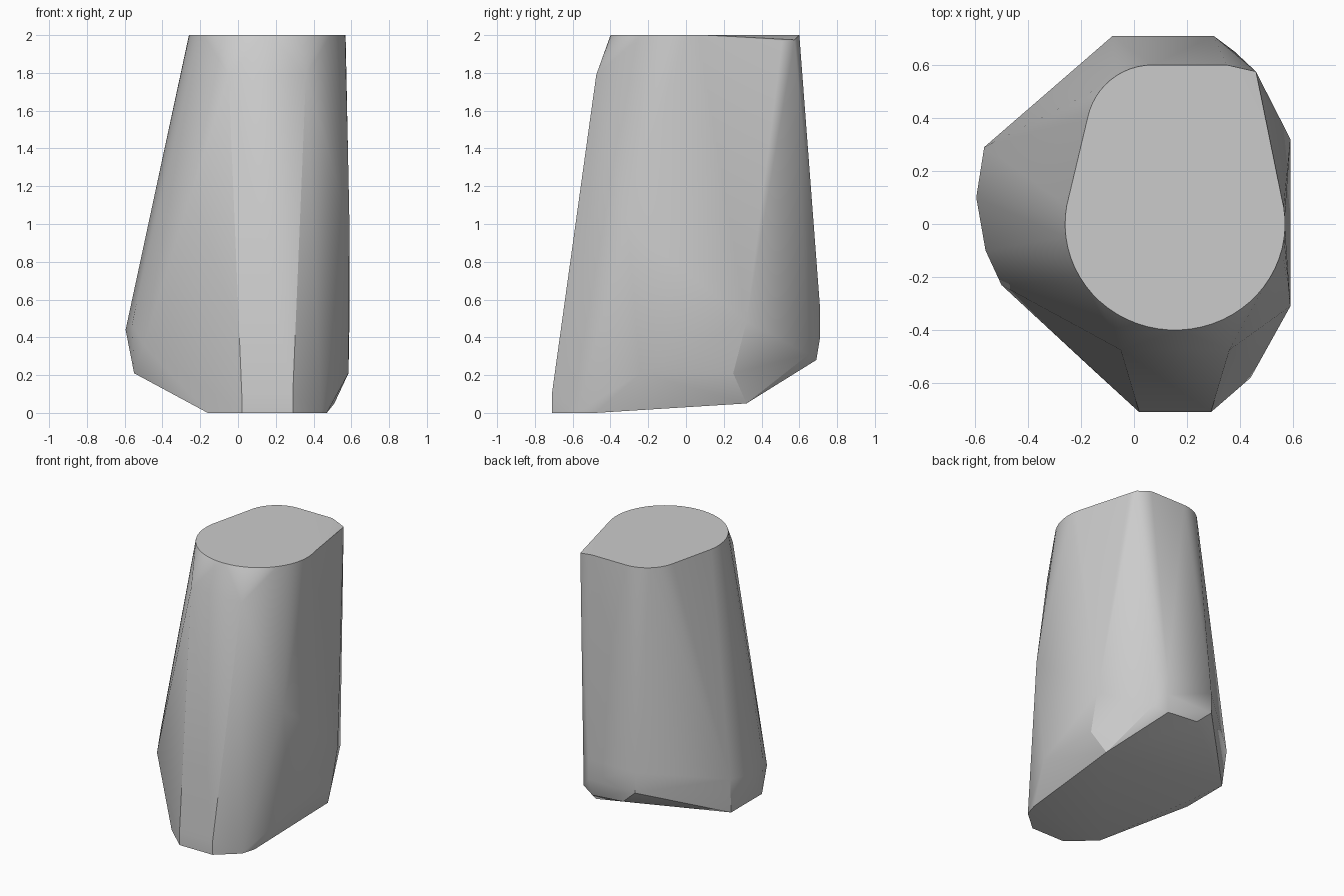
import bpy, bmesh
from math import sin, cos, radians

cube = bpy.data.objects.get("Cube")
if cube:
    bpy.data.objects.remove(cube, do_unlink=True)


def arc(cx, cy, rx, ry, start, end, steps):
    """Points on an elliptical arc in the top plane."""
    angles = [radians(start + (end - start) * i / steps) for i in range(steps + 1)]
    return [(cx + rx * cos(a), cy + ry * sin(a), 2) for a in angles]


# Flat top: round front, tapered left flank, rounded back corner
points = arc(0.155, 0, 0.415, 0.4, 170, 375, 36)
points += arc(0.07, 0.35, 0.25, 0.25, 168, 90, 12)
points += [(0.35, 0.6, 2), (0.46, 0.575, 1.975), (0.475, 0.51, 1.97)]

# Front panel and toe
points += [(x, -0.475, 1.79) for x in (-0.05, 0.36)]
points += [(x, -0.71, z) for x in (0.02, 0.29) for z in (0, 0.1)]
points += [(-0.16, -0.545, 0), (0.44, -0.58, 0), (0.47, -0.48, 0)]

# Bulging flank on the -x side
points += [(-0.5, -0.23, 0.36), (-0.56, -0.1, 0.47), (-0.595, 0.1, 0.44),
           (-0.565, 0.29, 0.47), (-0.55, -0.1, 0.21), (-0.55, 0.26, 0.21)]

# Upright flank on the +x side
points += [(0.59, -0.31, 1), (0.585, -0.24, 0.21), (0.585, 0.25, 0.21),
           (0.59, 0.32, 0.48), (0.51, 0.32, 0.05)]

# Back panel and its lower chamfer
points += [(x, 0.71, z) for x in (-0.08, 0.3) for z in (0.4, 0.55)]
points += [(0.38, 0.65, 0.31), (0.28, 0.69, 0.28), (0.03, 0.69, 0.3)]

# Wrap the outline points in one convex faceted body
bm = bmesh.new()
for p in points:
    bm.verts.new(p)
bmesh.ops.convex_hull(bm, input=bm.verts[:])
bmesh.ops.delete(bm, geom=[v for v in bm.verts if not v.link_faces], context="VERTS")
bmesh.ops.dissolve_limit(bm, angle_limit=radians(1), verts=bm.verts[:], edges=bm.edges[:])
bmesh.ops.recalc_face_normals(bm, faces=bm.faces[:])
mesh = bpy.data.meshes.new("faceted_block")
bm.to_mesh(mesh)
bm.free()
block = bpy.data.objects.new("faceted_block", mesh)
bpy.context.collection.objects.link(block)

# Plain grey surface
grey = bpy.data.materials.new("plain grey")
grey.use_nodes = True
colour = (0.6, 0.6, 0.6, 1)
grey.diffuse_color = colour
grey.node_tree.nodes["Principled BSDF"].inputs["Base Color"].default_value = colour
mesh.materials.append(grey)

# Soft facets with crisp rims
bpy.ops.object.select_all(action="DESELECT")
block.select_set(True)
bpy.context.view_layer.objects.active = block
bpy.ops.object.shade_smooth_by_angle(angle=radians(30))
